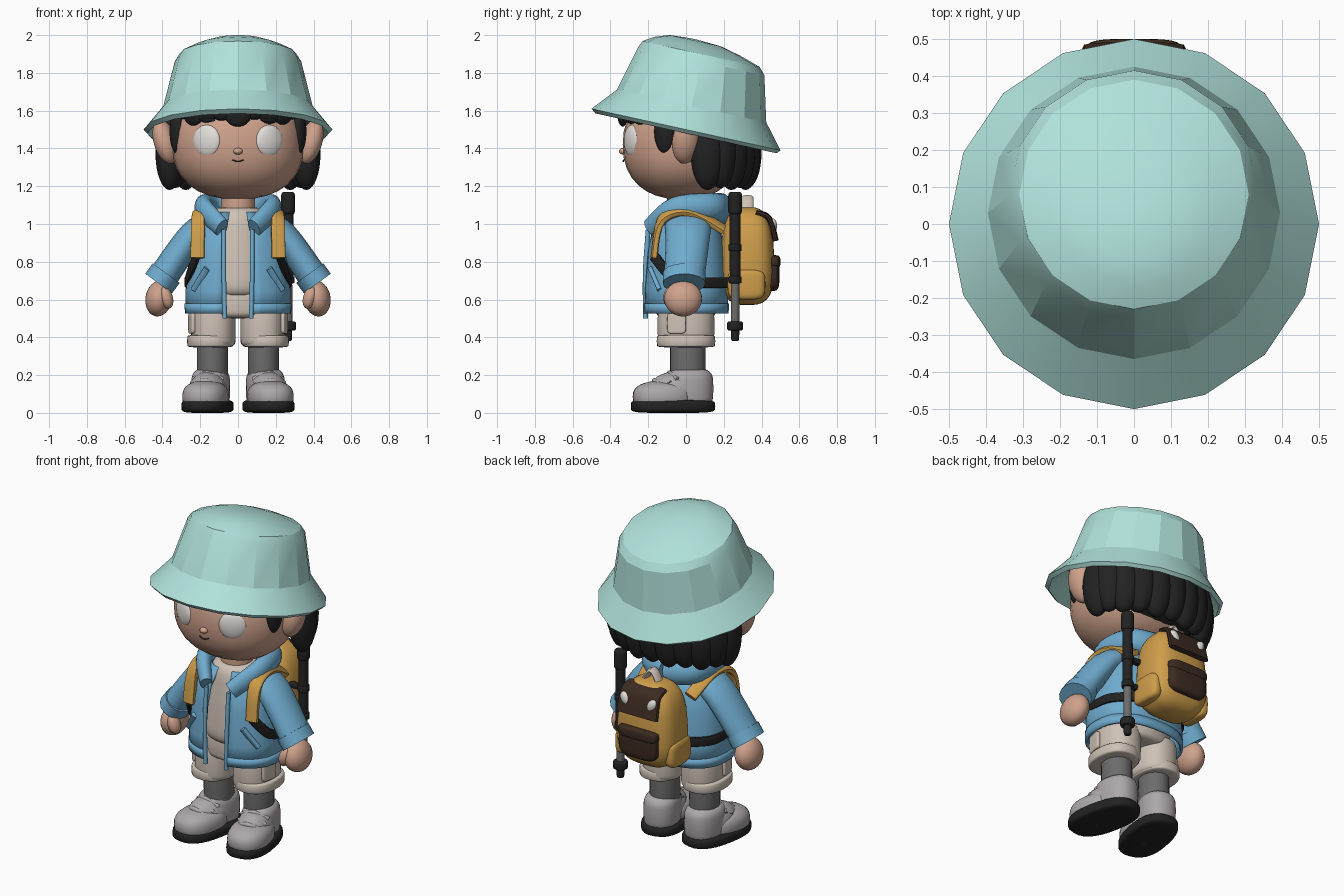
import bpy
import bmesh
from math import sin, cos, pi, radians
from mathutils import Vector, Matrix

start_cube = bpy.data.objects.get("Cube")
if start_cube:
    bpy.data.objects.remove(start_cube)

X, Y, Z = Matrix.Identity(3)
made = []


def material(name, *rgb):
    mat = bpy.data.materials.new(name)
    mat.use_nodes = True
    mat.diffuse_color = (*rgb, 1)
    shader = mat.node_tree.nodes["Principled BSDF"]
    shader.inputs["Base Color"].default_value = (*rgb, 1)
    return mat


MINT = material("mint hat", .44, .76, .71)
SKIN = material("skin", .62, .36, .26)
BLACK = material("soft black", .016, .016, .017)
BLUE = material("jacket blue", .16, .41, .62)
BEIGE = material("beige cloth", .62, .54, .47)
GOLD = material("pack gold", .62, .34, .07)
BROWN = material("dark brown", .045, .024, .015)
GREY = material("sock grey", .15, .15, .15)
PALE = material("shoe grey", .42, .39, .4)
WHITE = material("eye white", .76, .73, .7)


def bridge(name, rings, mat, closed=True, crease=40):
    """Bridge a list of point rings into one surface."""
    bm = bmesh.new()
    loops = [[bm.verts.new(point) for point in ring] for ring in rings]
    count = len(loops[0])
    for low, high in zip(loops, loops[1:]):
        for i in range(count if closed else count - 1):
            j = (i + 1) % count
            bm.faces.new((low[i], low[j], high[j], high[i]))
    if closed:
        bm.faces.new(loops[0])
        bm.faces.new(loops[-1])
    bmesh.ops.recalc_face_normals(bm, faces=bm.faces)
    mesh = bpy.data.meshes.new(name)
    bm.to_mesh(mesh)
    bm.free()
    mesh.materials.append(mat)
    obj = bpy.data.objects.new(name, mesh)
    bpy.context.collection.objects.link(obj)
    made.append((obj, crease))
    return obj


def oval(angle, power):
    """Point on a unit circle that squares off as the power grows."""
    return [abs(v) ** (2 / power) * (1 if v > 0 else -1) for v in (cos(angle), sin(angle))]


def form(name, centre, size, mat, plan=2, profile=2, taper=0, turn=0, lean=0):
    """Rounded solid: plan squares it from above, profile from the side."""
    place = Matrix.Translation(centre) @ Matrix.Rotation(turn, 4, "Z") @ Matrix.Rotation(lean, 4, "Y")
    rings = []
    sides, levels = 28, 16
    for level in range(levels + 1):
        reach, height = oval(pi * level / levels - pi / 2, profile)
        reach *= 1 + taper * height
        ring = []
        for i in range(sides):
            u, v = oval(2 * pi * i / sides, plan)
            ring.append(place @ Vector((u * reach * size[0], v * reach * size[1], height * size[2])))
        rings.append(ring)
    return bridge(name, rings, mat)


def lathe(name, profile, mat, sides, squash=1, slope=0, power=2, gap=None, crease=40):
    """Stacked rings of radius, centre y and height; a gap leaves the front open."""
    opening = gap or 0
    steps = sides if gap is None else sides - 1
    rings = []
    for radius, y, z in profile:
        ring = []
        for i in range(sides):
            u, v = oval(opening - pi / 2 + (2 * pi - 2 * opening) * i / steps, power)
            ring.append((u * radius, y + v * radius * squash, z + slope * v * radius))
        rings.append(ring)
    return bridge(name, rings, mat, gap is None, crease)


def sweep(name, path, mat, wide, thick, side=X, power=2, mirror=1, steps=5):
    """Tube along a smooth path; wide and thick give the start and end half sizes."""
    keys = [Vector((x * mirror, y, z)) for x, y, z in path]
    points = []
    for i in range(len(keys) - 1):
        a, b, c, d = (keys[min(max(i + k, 0), len(keys) - 1)] for k in (-1, 0, 1, 2))
        for step in range(steps):
            t = step / steps
            points.append(b + t / 2 * (c - a + t * (2 * a - 5 * b + 4 * c - d + t * (3 * (b - c) + d - a))))
    points.append(keys[-1])
    last = len(points) - 1
    rings = []
    for i, point in enumerate(points):
        along = (points[min(i + 1, last)] - points[max(i - 1, 0)]).normalized()
        across = (side - along * side.dot(along)).normalized()
        out = along.cross(across)
        half_wide, half_thick = (start + (end - start) * i / last for start, end in (wide, thick))
        ring = []
        for j in range(16):
            u, v = oval(pi * j / 8, power)
            ring.append(point + across * u * half_wide + out * v * half_thick)
        rings.append(ring)
    return bridge(name, rings, mat)


def even(size):
    return size, size


# Bucket hat with a tilted, faceted brim and a smooth crown
lathe("bucket_hat", [(.37, .03, 1.6), (.48, 0, 1.48), (.5, 0, 1.5), (.395, .03, 1.625), (.335, .08, 1.86),
                     (.31, .08, 1.9), (.23, .06, 1.94), (.14, .05, 1.97), (.02, .04, 1.98)],
      MINT, sides=16, slope=-.22, crease=21)

# Head, nose and mouth
form("head", (0, -.02, 1.42), (.35, .315, .29), SKIN, plan=2.2, profile=2.3)
form("nose", (0, -.33, 1.385), (.025, .025, .018), SKIN)
sweep("mouth", [(-.03, -.33, 1.34), (0, -.333, 1.33), (.03, -.33, 1.34)], BROWN, even(.004), even(.003), side=Y)

# Hair: core, hanging locks and fringe
form("hair_core", (0, .12, 1.43), (.38, .25, .23), BLACK)
for i in range(11):
    angle = radians(8 + 16.4 * i)
    form("back_lock", (.365 * cos(angle), .08 + .245 * sin(angle), 1.37 + .01 * (i % 2)),
         (.075, .09, .19), BLACK, turn=angle)
for i in range(9):
    angle = radians(15.5 * i - 152)
    form("fringe_lock", (.325 * cos(angle), .305 * sin(angle) - .03, 1.61 + .02 * cos(i * 2.4)),
         (.03, .075, .075), BLACK, turn=angle)

# Torso: neck, shirt, open jacket and shorts seat
form("neck", (0, -.01, 1.09), (.09, .09, .1), SKIN, profile=8)
form("shirt", (0, 0, .85), (.18, .17, .24), BEIGE, profile=6, taper=-.15)
for part in (
        lathe("jacket_body", [(.27, 0, .53), (.27, 0, .65), (.25, 0, .85), (.22, 0, .97), (.15, 0, 1.06)],
              BLUE, sides=36, squash=.8, power=2.4, gap=radians(13)),
        lathe("jacket_hem", [(.274, 0, .525), (.275, 0, .58)],
              BLUE, sides=36, squash=.8, power=2.4, gap=radians(13))):
    shell = part.modifiers.new("thickness", "SOLIDIFY")
    shell.thickness = .015
    shell.offset = 0
form("shorts_seat", (0, 0, .59), (.23, .16, .09), BEIGE, profile=6)

# Paired parts
for s, tag in ((1, "left_"), (-1, "right_")):
    # Face details
    turn = s * radians(26)
    outward = Vector((sin(turn), -cos(turn), 0))
    eye = Vector((s * .165, -.285, 1.44))
    form(tag + "eye", eye, (.08, .03, .085), WHITE, turn=turn)
    form(tag + "pupil", eye + outward * .01 - X * s * .015, (.055, .024, .06), BROWN, turn=turn)
    form(tag + "eyebrow", (s * .16, -.31, 1.55), (.045, .01, .01), BLACK, turn=turn)
    form(tag + "ear", (s * .385, 0, 1.435), (.06, .075, .12), SKIN, turn=s * .3, lean=s * .3)
    form(tag + "sideburn", (s * .325, -.115, 1.49), (.035, .055, .115), BLACK, turn=-s * .3)

    # Half of the drooping hood
    sweep(tag + "hood", [(.085, -.19, .98), (.18, -.06, 1.08), (.14, .13, 1.09), (0, .18, 1.08)],
          BLUE, (.05, .085), (.035, .07), side=Z, mirror=s)

    # Sleeve, turned cuff and fist
    sweep(tag + "sleeve", [(.13, .01, 1), (.24, .01, .94), (.41, -.01, .7)],
          BLUE, (.13, .105), (.07, .08), side=Y, mirror=s)
    sweep(tag + "cuff", [(.38, -.01, .74), (.42, -.01, .685)], BLUE, even(.113), even(.088), side=Y, mirror=s)
    form(tag + "fist", (s * .42, -.015, .605), (.07, .1, .095), SKIN, lean=-s * .15)
    form(tag + "thumb", (s * .38, -.08, .61), (.035, .04, .06), SKIN, lean=s * .3)

    # Jacket front edge and slanted pocket
    sweep(tag + "zip_edge", [(.07, -.215, .5), (.075, -.215, .75), (.075, -.2, .97)],
          BLUE, even(.012), even(.013), mirror=s)
    sweep(tag + "jacket_pocket", [(.235, -.14, .65), (.165, -.19, .765)],
          BLUE, even(.016), even(.012), power=5, mirror=s)

    # Shorts leg with hem and cargo pocket
    form(tag + "shorts_leg", (s * .13, 0, .46), (.118, .15, .11), BEIGE, plan=2.3, profile=8)
    form(tag + "shorts_hem", (s * .147, 0, .38), (.122, .155, .033), BEIGE, plan=2.3, profile=8)
    form(tag + "cargo_pocket", (s * .245, -.05, .475), (.012, .05, .055), BEIGE, plan=5, profile=6, turn=-s * .2)

    # Sock and toed-out shoe
    form(tag + "sock", (s * .135, .01, .28), (.083, .094, .13), GREY, profile=9)
    shoe = [form(tag + "sole", (0, -.07, .035), (.128, .225, .035), BLACK, plan=2.5, profile=5),
            form(tag + "shoe_toe", (0, -.12, .085), (.12, .165, .085), PALE, plan=2.3, profile=2.5),
            form(tag + "shoe_instep", (0, -.05, .12), (.1, .15, .1), PALE),
            form(tag + "shoe_ankle", (0, .02, .13), (.1, .125, .105), PALE, plan=2.3, profile=4)]
    for i in range(3):
        y, z = .04 * i - .17, .02 * i + .17
        shoe.append(sweep(tag + "lace", [(-.08, y + .03, z - .035), (0, y, z), (.08, y + .03, z - .035)],
                          PALE, even(.014), even(.014), side=Z))
    for part in shoe:
        part.location.x = s * .148
        part.rotation_euler.z = s * radians(11)

    # Pack straps and side pocket
    sweep(tag + "shoulder_strap", [(.215, -.17, .82), (.21, -.13, 1.02), (.2, .01, 1.07), (.17, .2, .97)],
          GOLD, even(.037), even(.018), side=X - Z * s * .6, power=4, mirror=s)
    sweep(tag + "lower_strap", [(.22, -.17, .83), (.265, -.06, .71), (.26, .1, .69), (.15, .22, .69)],
          BLACK, even(.028), even(.012), side=Z, power=4, mirror=s)
    form(tag + "side_pocket", (s * .17, .32, .68), (.038, .1, .08), GOLD, plan=3, profile=4)
    form(tag + "lid_patch", (s * .09, .46, .99), (.028, .022, .042), WHITE, lean=s * .5)

# Backpack body, lid, pocket and handle
form("backpack", (0, .325, .83), (.192, .142, .26), GOLD, plan=3.2, profile=3, taper=-.08)
sweep("pack_lid", [(0, .37, 1.06), (0, .44, 1.03), (0, .475, .91)], BROWN, (.13, .14), even(.016), power=4)
form("pack_pocket", (0, .45, .74), (.13, .045, .095), BROWN, plan=4, profile=4)
form("pocket_flap", (0, .455, .8), (.133, .045, .035), BROWN, plan=4, profile=4)
sweep("pack_handle", [(-.06, .325, 1.05), (0, .325, 1.14), (.06, .325, 1.05)],
      BEIGE, even(.032), even(.014), side=Y)

# Trekking pole held by two loops
for name, mat, height, radius, half in (
        ("grip", BLACK, 1.11, .037, .06), ("upper_tube", BLACK, .9, .029, .22), ("shaft", GREY, .58, .023, .13),
        ("basket", BLACK, .46, .042, .025), ("tip", BLACK, .43, .022, .05)):
    form("pole_" + name, (.265, .26, height), (radius, radius, half), mat, profile=6)
for height in (.705, .875):
    form("pole_collar", (.265, .26, height), (.035, .035, .02), BLACK, profile=6)
    form("pole_loop", (.2, .26, height), (.07, .02, .016), BLACK, profile=4)

# Shading with sharp edges kept
for obj, crease in made:
    bpy.ops.object.select_all(action="DESELECT")
    obj.select_set(True)
    bpy.context.view_layer.objects.active = obj
    bpy.ops.object.shade_smooth_by_angle(angle=radians(crease))
